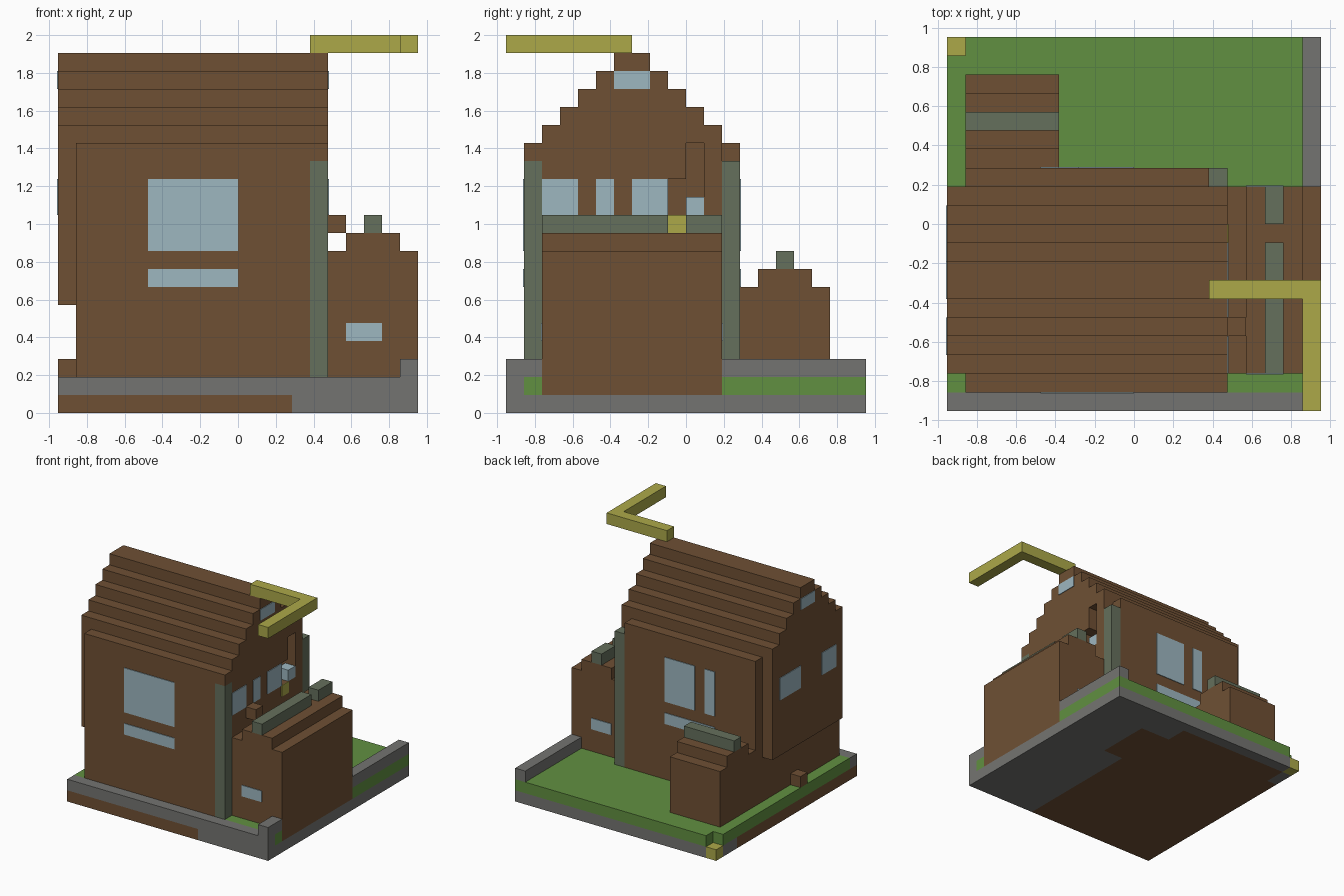
import bpy
import bmesh

old = bpy.data.objects.get("Cube")
if old:
    bpy.data.objects.remove(old, do_unlink=True)

U = 2 / 21          # edge of one block
HALF = 10           # half the plot, in blocks
T = 0.06            # window plate thickness, in blocks


def material(name, rgb):
    lin = [((c / 255 + 0.055) / 1.055) ** 2.4 for c in rgb] + [1]
    m = bpy.data.materials.new(name)
    m.use_nodes = True
    m.diffuse_color = lin
    m.node_tree.nodes["Principled BSDF"].inputs["Base Color"].default_value = lin
    return m


BROWN = material("brown wood", (111, 80, 52))
GREEN = material("grass green", (97, 144, 65))
GREY = material("stone grey", (116, 116, 113))
MOSS = material("moss grey", (101, 112, 92))
YELLOW = material("yellow", (172, 169, 73))
BLUE = material("window blue", (157, 183, 192))


def pos(i, j, k):
    return ((i - HALF) * U, (j - HALF) * U, k * U)


def finish(name, bm, mat):
    bmesh.ops.recalc_face_normals(bm, faces=bm.faces)
    me = bpy.data.meshes.new(name)
    bm.to_mesh(me)
    bm.free()
    me.materials.append(mat)
    ob = bpy.data.objects.new(name, me)
    bpy.context.collection.objects.link(ob)
    return ob


def boxes(name, mat, *specs):
    """Boxes given as (i0, i1, j0, j1, k0, k1) in blocks."""
    bm = bmesh.new()
    for i0, i1, j0, j1, k0, k1 in specs:
        lo, hi = pos(i0, j0, k0), pos(i1, j1, k1)
        for v in bmesh.ops.create_cube(bm, size=1)["verts"]:
            v.co = [hi[a] if v.co[a] > 0 else lo[a] for a in range(3)]
    return finish(name, bm, mat)


def stepped(name, mat, along_x, start, base, tops, lo, hi):
    """Stepped gable outline, extruded from lo to hi."""
    outline = [(start, base)]
    height = base
    for n, top in enumerate(tops):
        if top != height:
            if n:
                outline.append((start + n, height))
            outline.append((start + n, top))
            height = top
    end = start + len(tops)
    outline += [(end, height), (end, base)]
    bm = bmesh.new()
    verts = [bm.verts.new(pos(lo, a, k) if along_x else pos(a, lo, k)) for a, k in outline]
    face = bm.faces.new(verts)
    out = bmesh.ops.extrude_face_region(bm, geom=[face])
    for v in out["geom"]:
        if isinstance(v, bmesh.types.BMVert):
            v.co[0 if along_x else 1] += (hi - lo) * U
    return finish(name, bm, mat)


def cut(target, cutter):
    mod = target.modifiers.new("opening", "BOOLEAN")
    mod.operation = "DIFFERENCE"
    mod.solver = "EXACT"
    mod.object = cutter
    bpy.context.view_layer.objects.active = target
    bpy.ops.object.modifier_apply(modifier=mod.name)


# Base slab
boxes("base_earth", BROWN, (0, 13, 0, 12, 0, 1), (0, 15, 12, 17, 0, 1),
      (1, 12, 17, 19, 0, 1))
boxes("base_stone", GREY, (13, 20, 0, 12, 0, 1), (15, 20, 12, 17, 0, 1),
      (12, 20, 17, 19, 0, 1), (1, 20, 19, 20, 0, 1), (0, 1, 17, 19, 0, 1))
boxes("corner_marker", YELLOW, (0, 1, 19, 20, 0, 1))

# Lawn and kerbs
boxes("lawn", GREEN, (0, 1, 1, 19, 1, 2), (1, 19, 1, 20, 1, 2),
      (19, 20, 1, 2, 1, 2), (19, 20, 12, 20, 1, 2))
boxes("front_kerb", GREY, (0, 20, 0, 1, 1, 2))
boxes("side_kerb", GREY, (19, 20, 0, 2, 2, 3), (19, 20, 12, 20, 2, 3))
boxes("side_step", BROWN, (0, 1, 7, 8, 2, 3))

# Main house with a stepped roof
rise = list(range(15, 21))
tops = rise + rise[::-1]
body = stepped("house_body", BROWN, True, 1, 2, tops, 1, 14)
gable = stepped("right_gable_wall", BROWN, True, 2, 2, tops[1:-1], 14, 15)
stepped("left_gable_wall", BROWN, True, 2, 6, tops[1:-1], 0, 1)
boxes("eave_end", BROWN, (14, 15, 1, 2, 14, 15))
boxes("corner_posts", MOSS, (14, 15, 1, 2, 2, 14), (14, 15, 12, 13, 2, 14))

# Opening in the right gable
for spec in ((12, 16, 9, 11, 11, 13), (12, 16, 10, 11, 12, 15)):
    cutter = boxes("opening_cutter", BROWN, spec)
    cut(body, cutter)
    cut(gable, cutter)
    bpy.data.objects.remove(cutter, do_unlink=True)
boxes("opening_glass_block", BLUE, (14, 15, 10, 11, 11, 12))
boxes("lamp_plate", YELLOW, (15, 15 + T, 9, 10, 10, 11))
boxes("loose_block", BROWN, (15, 16, 4, 5, 10, 11))

# Side annex
stepped("annex", BROWN, False, 15, 2, [9, 10, 10, 10, 9], 2, 12)
boxes("annex_footing", BROWN, (19, 20, 2, 12, 1, 2))
boxes("annex_ridge", MOSS, (17, 18, 2, 9, 10, 11), (17, 18, 10, 12, 10, 11))

# Back wing
stepped("back_wing", BROWN, True, 13, 2, [7, 8, 8, 8, 7], 1, 6)
boxes("back_wing_ridge", MOSS, (1, 6, 15, 16, 8, 9))

# Windows as thin plates
boxes("front_windows", BLUE, (5, 10, 1 - T, 1, 9, 13), (5, 10, 1 - T, 1, 7, 8))
boxes("back_windows", BLUE, (7, 10, 13, 13 + T, 9, 13), (5, 6, 13, 13 + T, 9, 13),
      (5, 10, 13, 13 + T, 7, 8))
boxes("annex_windows", BLUE, (16, 18, 2 - T, 2, 4, 5), (16, 18, 12, 12 + T, 4, 5))
boxes("left_windows", BLUE, *[(-T, 0, *s) for s in
      ((3, 5, 11, 13), (8, 11, 11, 13), (6, 8, 18, 19))])
boxes("right_windows", BLUE, *[(15, 15 + T, *s) for s in
      ((2, 4, 11, 13), (5, 6, 11, 13), (7, 9, 11, 13), (6, 8, 18, 19))])

# Angled bar above the roof
boxes("roof_bar", YELLOW, (14, 19, 6, 7, 20, 21), (19, 20, 0, 7, 20, 21))
